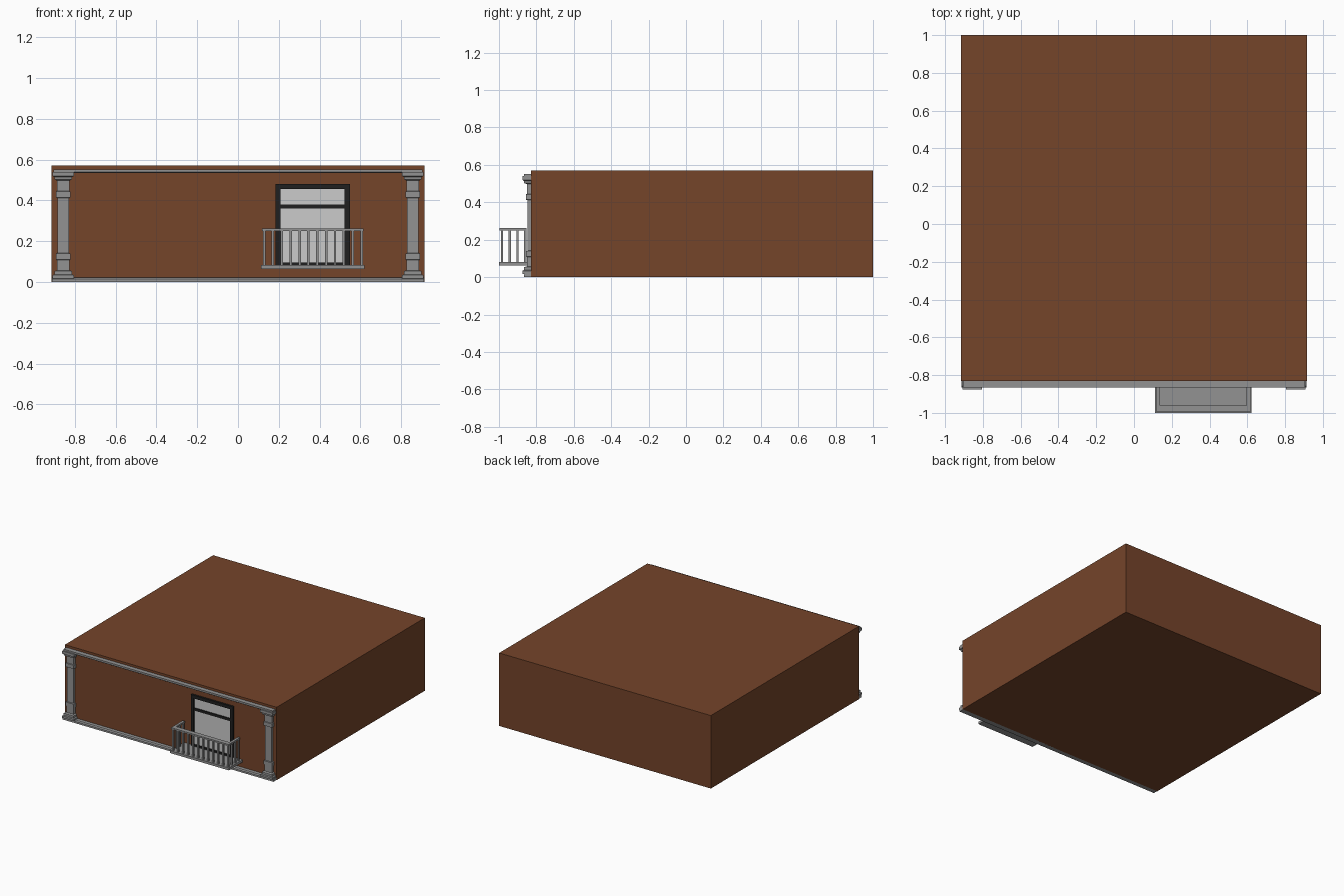
import bpy, bmesh

if "Cube" in bpy.data.objects:
    bpy.data.objects.remove(bpy.data.objects["Cube"])

WALL = -0.83  # front face of the building block


def material(name, rgb):
    m = bpy.data.materials.new(name)
    m.diffuse_color = (*rgb, 1)
    m.use_nodes = True
    m.node_tree.nodes["Principled BSDF"].inputs["Base Color"].default_value = m.diffuse_color
    return m


BROWN = material("brown_wall", (0.178, 0.058, 0.023))
STONE = material("grey_stone", (0.29, 0.29, 0.29))
DARK = material("dark_frame", (0.014, 0.014, 0.014))
PANE = material("pale_pane", (0.7, 0.7, 0.7))


def finish(name, bm, mat):
    bmesh.ops.recalc_face_normals(bm, faces=bm.faces)
    me = bpy.data.meshes.new(name)
    bm.to_mesh(me)
    bm.free()
    me.materials.append(mat)
    ob = bpy.data.objects.new(name, me)
    bpy.context.collection.objects.link(ob)
    return ob


def add_box(bm, x0, x1, y0, y1, z0, z1):
    verts = bmesh.ops.create_cube(bm, size=1)["verts"]
    for v in verts:
        v.co = ((x0 + x1) / 2 + v.co.x * (x1 - x0),
                (y0 + y1) / 2 + v.co.y * (y1 - y0),
                (z0 + z1) / 2 + v.co.z * (z1 - z0))


def boxes(name, mat, *dims):
    bm = bmesh.new()
    for d in dims:
        add_box(bm, *d)
    return finish(name, bm, mat)


def ledge(name, half, profile):
    # extrude a (y, z) profile along x
    bm = bmesh.new()
    face = bm.faces.new([bm.verts.new((-half, y, z)) for y, z in profile])
    ext = bmesh.ops.extrude_face_region(bm, geom=[face], use_keep_orig=True)["geom"]
    bmesh.ops.translate(bm, vec=(2 * half, 0, 0),
                        verts=[g for g in ext if isinstance(g, bmesh.types.BMVert)])
    finish(name, bm, STONE)


def pilaster(name, cx):
    # stacked square rings: (half width, depth from wall, height)
    rings = [(.052, .045, .018), (.052, .045, .033), (.043, .037, .037),
             (.043, .037, .053), (.031, .021, .057), (.031, .021, .108),
             (.036, .026, .110), (.036, .026, .139), (.028, .018, .141),
             (.028, .018, .412), (.036, .026, .414), (.036, .026, .443),
             (.031, .021, .445), (.031, .021, .497), (.043, .035, .503),
             (.043, .037, .515), (.052, .045, .519), (.052, .045, .540)]
    bm = bmesh.new()
    prev = None
    for w, d, z in rings:
        cur = [bm.verts.new((cx + x, y, z)) for x, y in
               ((-w, WALL + .005), (-w, WALL - d), (w, WALL - d), (w, WALL + .005))]
        if prev:
            for i in range(4):
                j = (i + 1) % 4
                bm.faces.new((prev[i], prev[j], cur[j], cur[i]))
        else:
            bm.faces.new(cur)
        prev = cur
    bm.faces.new(prev)
    finish(name, bm, STONE)


# building block
boxes("building_block", BROWN, (-.915, .915, WALL, 1, 0, .57))

# bottom and top ledges
ledge("bottom_ledge", .912, [(WALL + .005, 0), (-.865, 0), (-.865, .014),
                             (-.858, .022), (WALL + .005, .022)])
ledge("top_ledge", .904, [(WALL + .005, .533), (-.858, .533), (-.865, .538),
                          (-.865, .552), (WALL + .005, .552)])

# corner pilasters
for side, cx in (("left", -.857), ("right", .857)):
    pilaster(side + "_pilaster", cx)

# window frame, middle bar and panes
X0, X1, Z0, Z1, T = .184, .548, .07, .481, .025
F = WALL - .015
boxes("window_frame", DARK,
      (X0, X0 + T, F, WALL + .005, Z0, Z1), (X1 - T, X1, F, WALL + .005, Z0, Z1),
      (X0 + T, X1 - T, F, WALL + .005, Z1 - T, Z1),
      (X0 + T, X1 - T, F, WALL + .005, Z0, Z0 + T),
      (X0 + T, X1 - T, F + .004, WALL + .005, .36, .38))
boxes("window_pane", PANE, (X0 + T, X1 - T, WALL - .004, WALL + .005, Z0 + T, Z1 - T))

# balcony floor
boxes("balcony_floor", STONE, (.112, .621, -1, WALL + .005, .063, .082))

# balcony handrail
boxes("balcony_handrail", STONE,
      (.118, .616, -.996, -.960, .25, .262),
      (.118, .138, -.960, -.852, .25, .262),
      (.596, .616, -.960, -.852, .25, .262))

# balusters along the front and both sides
spots = [(.128 + i * .478 / 11, -.984) for i in range(12)]
spots += [(x, -.984 + j * .0415) for x in (.128, .606) for j in (1, 2, 3)]
R = .006
boxes("balusters", STONE,
      *[(x - R, x + R, y - R, y + R, .08, .252) for x, y in spots])
